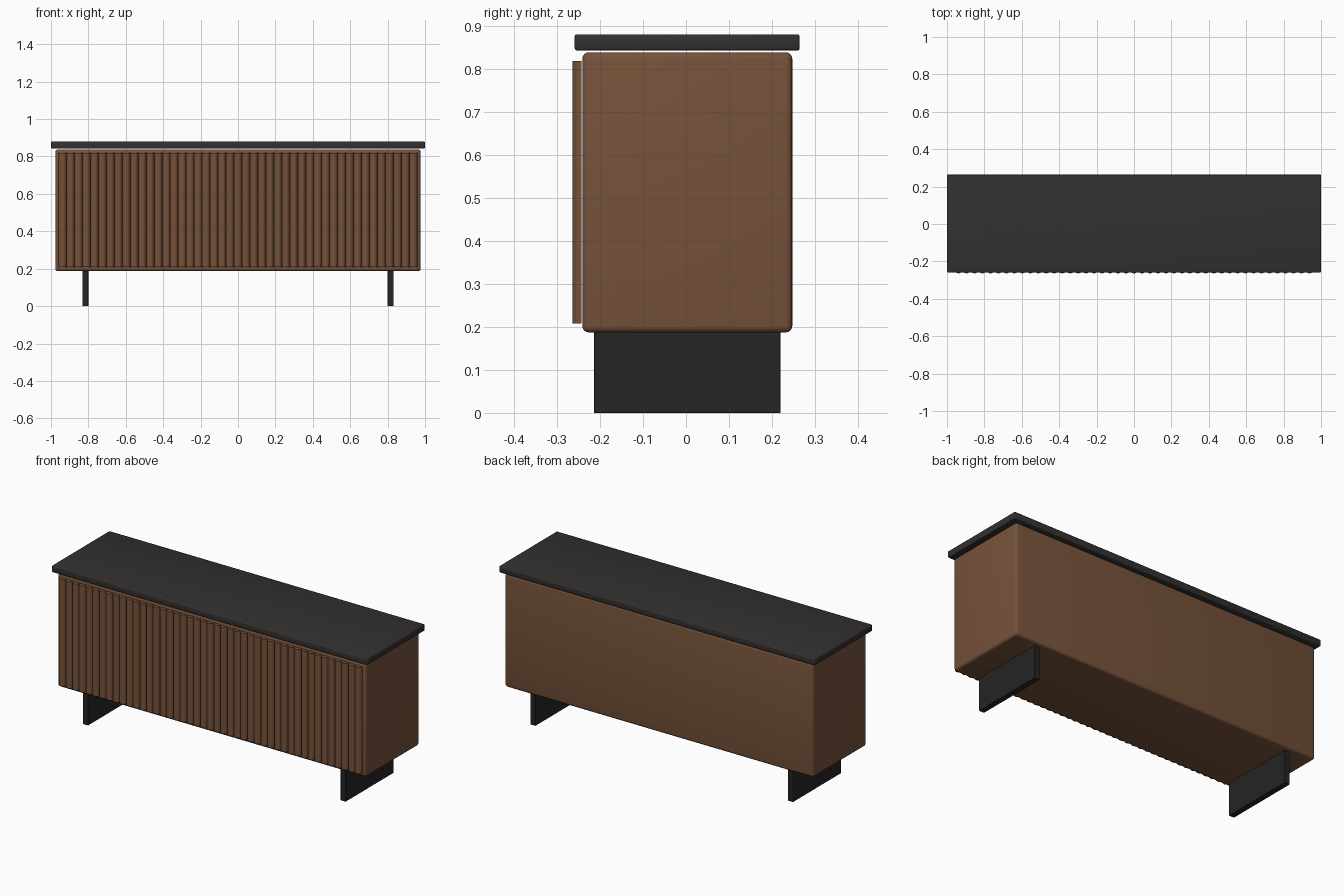
import bpy, bmesh, math

if "Cube" in bpy.data.objects:
    bpy.data.objects.remove(bpy.data.objects["Cube"])


def material(name, color):
    m = bpy.data.materials.new(name)
    m.diffuse_color = (*color, 1)
    m.use_nodes = True
    m.node_tree.nodes["Principled BSDF"].inputs["Base Color"].default_value = m.diffuse_color
    return m


wood = material("walnut", (0.18, 0.085, 0.042))
stone = material("dark_top", (0.032, 0.03, 0.029))
metal = material("black_metal", (0.018, 0.018, 0.018))


def box(name, lo, hi, mat, bevel=0.0, segments=4):
    bm = bmesh.new()
    bmesh.ops.create_cube(bm, size=1)
    for v in bm.verts:
        v.co = [(a + b) / 2 + c * (b - a) for a, b, c in zip(lo, hi, v.co)]
    if bevel:
        bmesh.ops.bevel(bm, geom=bm.edges[:], offset=bevel, segments=segments,
                        profile=0.5, affect='EDGES')
    return finish(name, bm, mat)


def finish(name, bm, mat):
    me = bpy.data.meshes.new(name)
    bm.to_mesh(me)
    bm.free()
    me.materials.append(mat)
    ob = bpy.data.objects.new(name, me)
    bpy.context.collection.objects.link(ob)
    bpy.ops.object.select_all(action='DESELECT')
    ob.select_set(True)
    bpy.context.view_layer.objects.active = ob
    bpy.ops.object.shade_smooth_by_angle(angle=math.radians(35))
    return ob


# Cabinet body and the top slab floating just above it
box("cabinet_body", (-0.977, -0.241, 0.187), (0.977, 0.247, 0.838), wood, 0.015)
box("top_slab", (-1, -0.259, 0.842), (1, 0.264, 0.88), stone, 0.006, 3)

# Plate legs
for side, x in (("left", -0.816), ("right", 0.816)):
    box(side + "_leg", (x - 0.016, -0.214, 0), (x + 0.016, 0.22, 0.188), metal, 0.001, 1)

# Row of rounded vertical slats across the front
COUNT, SPAN = 45, 1.918
pitch = SPAN / COUNT
radius = pitch * 0.5
bm = bmesh.new()
for i in range(COUNT):
    x = -SPAN / 2 + pitch * (i + 0.5)
    ring = [(x + radius * math.cos(a), -0.264 + radius + radius * math.sin(a))
            for a in (math.pi + math.pi * k / 10 for k in range(11))]
    face = bm.faces.new([bm.verts.new((px, py, 0.208)) for px, py in ring])
    ext = bmesh.ops.extrude_face_region(bm, geom=[face], use_keep_orig=True)
    for v in ext["geom"]:
        if isinstance(v, bmesh.types.BMVert):
            v.co.z = 0.818
bmesh.ops.recalc_face_normals(bm, faces=bm.faces[:])
finish("front_slats", bm, wood)
